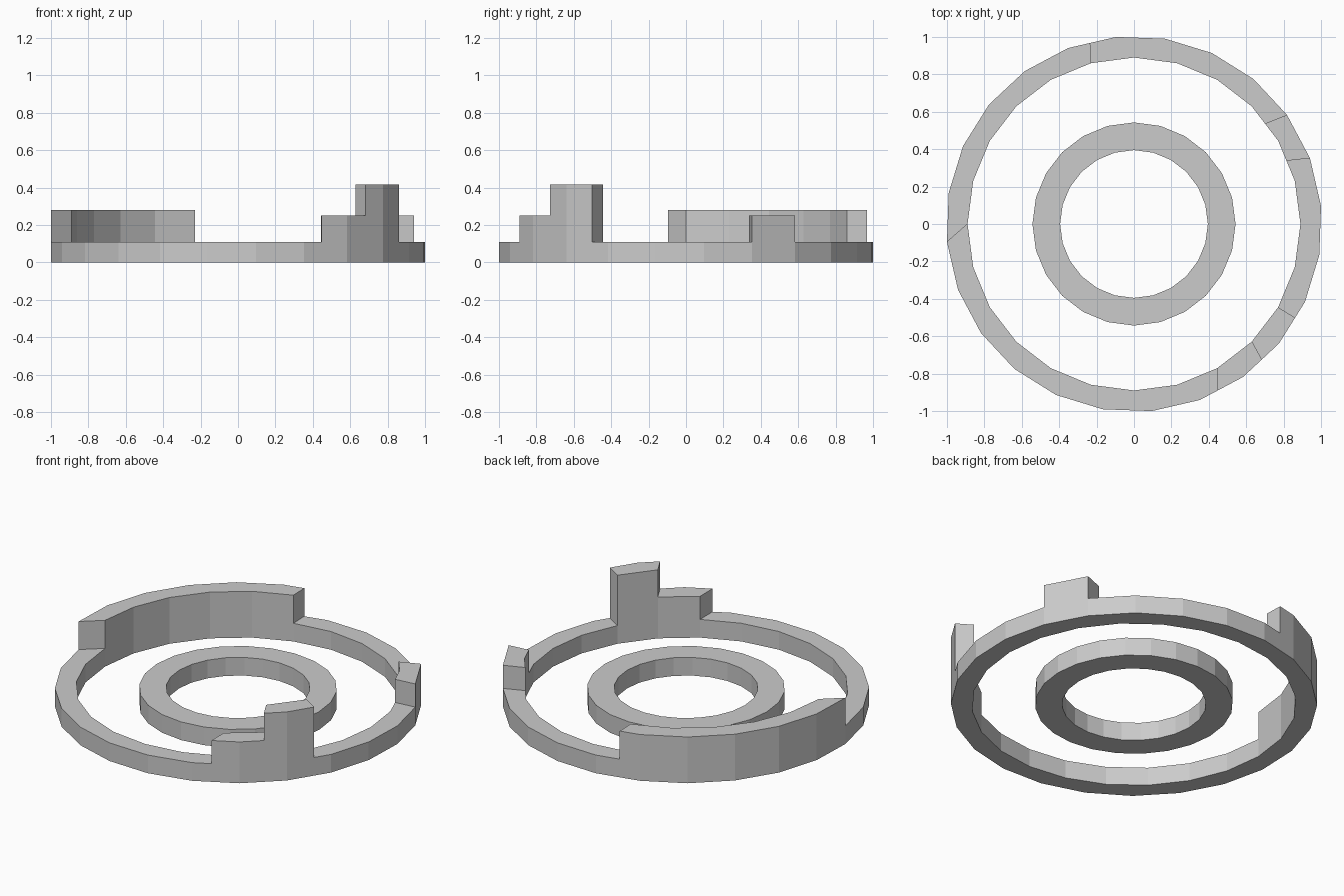
import bpy
import bmesh
from math import cos, sin, radians

if "Cube" in bpy.data.objects:
    bpy.data.objects.remove(bpy.data.objects["Cube"])

STEP = 15  # 24-sided rings


def poly_point(radius, offset, angle):
    """Point at an angle on the outline of a regular 24-gon."""
    local = (angle - offset) % STEP - STEP / 2
    r = radius * cos(radians(STEP / 2)) / cos(radians(local))
    return r * cos(radians(angle)), r * sin(radians(angle))


def arc(radius, offset, a, b):
    """Outline of the 24-gon from angle a to b, with its corners."""
    corners = [offset + STEP * k for k in range(-24, 48)]
    angles = [a] + [c for c in corners if a + 0.01 < c < b - 0.01] + [b]
    return [poly_point(radius, offset, t) for t in angles]


def stepped_ring(name, r_in, r_out, out_offset, cuts):
    """cuts: (inner angle, outer angle, height of the section that follows)."""
    bm = bmesh.new()

    def face(points):
        bm.faces.new([bm.verts.new(p) for p in points])

    for i, (a_in, a_out, h) in enumerate(cuts):
        b_in, b_out, _ = cuts[(i + 1) % len(cuts)]
        if i == len(cuts) - 1:
            b_in, b_out = b_in + 360, b_out + 360
        inner = arc(r_in, 0, a_in, b_in)
        outer = arc(r_out, out_offset, a_out, b_out)
        outline = outer + inner[::-1]
        face([(x, y, h) for x, y in outline])
        face([(x, y, 0) for x, y in reversed(outline)])
        for path in (outer, inner[::-1]):
            for p, q in zip(path, path[1:]):
                face([(*p, 0), (*q, 0), (*q, h), (*p, h)])
        # step wall to the previous section
        prev = cuts[i - 1][2]
        if prev != h:
            p, q = inner[0], outer[0]
            face([(*p, prev), (*q, prev), (*q, h), (*p, h)])

    bmesh.ops.remove_doubles(bm, verts=bm.verts[:], dist=0.0005)
    mesh = bpy.data.meshes.new(name)
    bm.to_mesh(mesh)
    bm.free()
    obj = bpy.data.objects.new(name, mesh)
    bpy.context.collection.objects.link(obj)
    return obj


BASE = 0.11

# Outer ring with raised blocks
stepped_ring("outer_ring", 0.89, 1.0046, 5.5, [
    (-60, -63.4, 0.25),     # low front step
    (-45, -46.8, 0.415),    # tall front step
    (-30, -30.2, BASE),
    (22.5, 20.5, 0.25),     # small right block
    (37.5, 35.5, BASE),
    (105, 103.6, 0.28),     # long back-left wall
    (180, 185.5, BASE),
])

# Plain inner ring
stepped_ring("inner_ring", 0.395, 0.543, 0,
             [(a, a, BASE) for a in (0, 90, 180, 270)])
